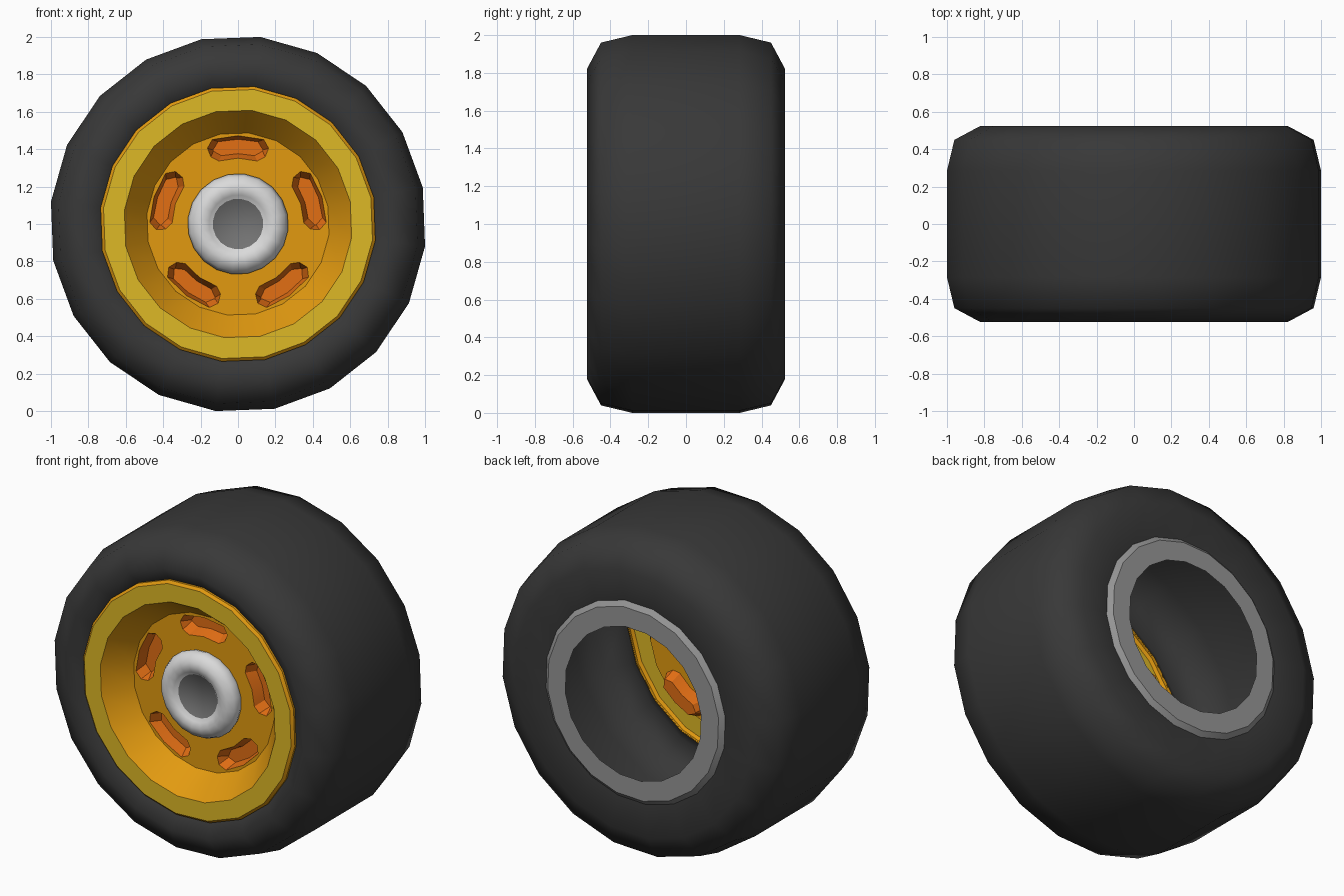
import bpy, bmesh, math
from mathutils import Vector

if "Cube" in bpy.data.objects:
    bpy.data.objects.remove(bpy.data.objects["Cube"])

SEG, PHASE, CZ = 20, math.radians(11.2), 1.0

def mat(name, rgb):
    m = bpy.data.materials.new(name)
    lin = [((c / 255 + 0.055) / 1.055) ** 2.4 for c in rgb]
    m.diffuse_color = (*lin, 1)
    m.use_nodes = True
    m.node_tree.nodes["Principled BSDF"].inputs["Base Color"].default_value = m.diffuse_color
    return m

RUBBER = mat("dark rubber", (56, 56, 56))
YELLOW = mat("yellow rim face", (222, 184, 38))
ORANGE = mat("amber dish", (226, 154, 16))
SLOT = mat("orange slot", (226, 110, 20))
SILVER = mat("light silver", (218, 218, 218))
GREY = mat("mid grey", (115, 115, 115))
STEEL = mat("steel grey", (150, 150, 150))

def polar(r, a, y):
    return Vector((r * math.cos(a), y, CZ + r * math.sin(a)))

def circle(bm, r, y):
    return [bm.verts.new(polar(r, PHASE + i * math.tau / SEG, y)) for i in range(SEG)]

def bridge(bm, a, b, index=0):
    n = len(a)
    for i in range(n):
        f = bm.faces.new((a[i], a[(i + 1) % n], b[(i + 1) % n], b[i]))
        f.material_index = index

def finish(bm, name, mats, angle=30):
    me = bpy.data.meshes.new(name)
    bm.to_mesh(me)
    bm.free()
    ob = bpy.data.objects.new(name, me)
    bpy.context.collection.objects.link(ob)
    for m in mats:
        me.materials.append(m)
    bpy.ops.object.select_all(action='DESELECT')
    ob.select_set(True)
    bpy.context.view_layer.objects.active = ob
    bpy.ops.object.shade_smooth_by_angle(angle=math.radians(angle))
    return ob

def lathe(name, profile, mats, bands=None, cap=None, angle=30):
    """Spin (y, radius) points, listed from back to front, round the axle."""
    bm = bmesh.new()
    rings = [circle(bm, r, y) for y, r in profile]
    for i in range(len(rings) - 1):
        bridge(bm, rings[i], rings[i + 1], bands[i] if bands else 0)
    if cap is not None:
        bm.faces.new(rings[-1]).material_index = cap
    return finish(bm, name, mats, angle)

# Tyre shell
lathe("tyre", [(0.50, 0.625), (0.525, 0.826), (0.45, 0.967), (0.285, 1.007),
               (-0.285, 1.007), (-0.45, 0.967), (-0.525, 0.826), (-0.47, 0.738)],
      [RUBBER], angle=80)

# Back ring with bevelled outer edge
lathe("back_ring", [(0.525, 0.475), (0.525, 0.598), (0.50, 0.628)], [STEEL])

# Rim lip, yellow face and conical dish
FLOOR_Y, FLOOR_R, HUB_R = -0.34, 0.49, 0.27
lathe("rim", [(-0.465, 0.74), (-0.485, 0.74), (-0.50, 0.724), (-0.50, 0.612), (FLOOR_Y, FLOOR_R)],
      [ORANGE, YELLOW], bands=[0, 0, 1, 0])

# Dish floor with five tapered slot pockets
def slot_loop(bm, mid, y, inset):
    ri, ro, half = 0.352 + inset, 0.472 - inset * 0.8, math.radians(22) - inset / 0.41
    ch, cut = 0.035, math.radians(5)
    pts = [(ri, -half + cut), (ri + ch, -half), (ro - ch, -half), (ro, -half + cut),
           (ro, 0), (ro, half - cut), (ro - ch, half), (ri + ch, half),
           (ri, half - cut), (ri, 0)]
    return [bm.verts.new(polar(r, mid + a, y)) for r, a in pts]

bm = bmesh.new()
loops = [circle(bm, FLOOR_R, FLOOR_Y), circle(bm, HUB_R - 0.01, FLOOR_Y)]
slots = [slot_loop(bm, math.pi / 2 + k * math.tau / 5, FLOOR_Y, 0) for k in range(5)]
edges = [bm.edges.new((l[i], l[(i + 1) % len(l)])) for l in loops + slots for i in range(len(l))]
bmesh.ops.triangle_fill(bm, edges=edges, use_beauty=True, normal=(0, -1, 0))
for k, l in enumerate(slots):
    inner = slot_loop(bm, math.pi / 2 + k * math.tau / 5, FLOOR_Y + 0.07, 0.024)
    bridge(bm, l, inner, 1)
    bm.faces.new(inner).material_index = 1
bmesh.ops.recalc_face_normals(bm, faces=bm.faces)
if sum(f.normal.y * f.calc_area() for f in bm.faces) > 0:
    bmesh.ops.reverse_faces(bm, faces=bm.faces)
finish(bm, "dish_floor", [ORANGE, SLOT], 25)

# Rounded hub with flat grey centre
lathe("hub", [(FLOOR_Y, 0.262), (-0.365, 0.27), (-0.40, 0.255), (-0.425, 0.22),
              (-0.43, 0.19), (-0.42, 0.155), (-0.40, 0.135)],
      [SILVER, GREY], cap=1, angle=50)
